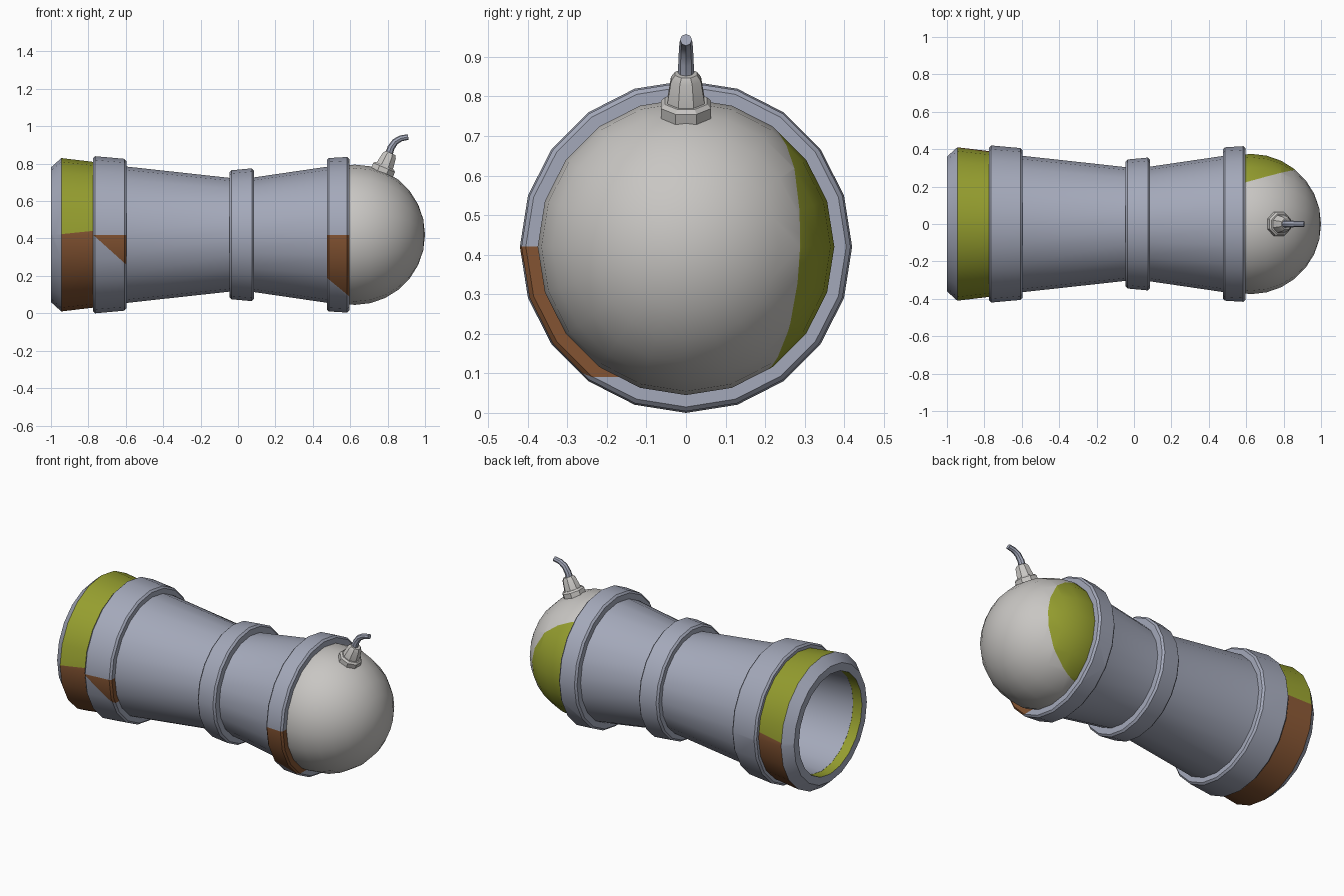
import bpy, bmesh, math
from mathutils import Vector, Matrix

if "Cube" in bpy.data.objects:
    bpy.data.objects.remove(bpy.data.objects["Cube"])

CZ = 0.42      # height of the barrel axis
SIDES = 20


def material(name, rgb):
    m = bpy.data.materials.new(name)
    m.diffuse_color = (*rgb, 1)
    m.use_nodes = True
    m.node_tree.nodes["Principled BSDF"].inputs["Base Color"].default_value = m.diffuse_color
    return m


STEEL = material("blue_grey_steel", (0.37, 0.395, 0.49))
PALE = material("pale_grey", (0.58, 0.565, 0.545))
OLIVE = material("olive", (0.30, 0.34, 0.028))
BROWN = material("rust_brown", (0.23, 0.088, 0.032))


def finish(bm, name, mats):
    bmesh.ops.recalc_face_normals(bm, faces=bm.faces)
    me = bpy.data.meshes.new(name)
    bm.to_mesh(me)
    bm.free()
    for m in mats:
        me.materials.append(m)
    ob = bpy.data.objects.new(name, me)
    bpy.context.collection.objects.link(ob)
    bpy.ops.object.select_all(action='DESELECT')
    ob.select_set(True)
    bpy.context.view_layer.objects.active = ob
    bpy.ops.object.shade_smooth_by_angle(angle=math.radians(30))
    return ob


def lathe(name, profile, mats, rule=None, cut=None, closed=True, sides=SIDES, matrix=None):
    """Turn (x, radius) points about the x axis; cut by a plane, colour by rule."""
    bm = bmesh.new()
    rings = []
    for x, r in profile:
        rings.append([bm.verts.new((x, r * math.sin(math.tau * i / sides),
                                    CZ + r * math.cos(math.tau * i / sides)))
                      for i in range(sides)])
    n = len(rings)
    for k in range(n if closed else n - 1):
        a, b = rings[k], rings[(k + 1) % n]
        for i in range(sides):
            j = (i + 1) % sides
            bm.faces.new((a[i], a[j], b[j], b[i]))
    bmesh.ops.remove_doubles(bm, verts=bm.verts, dist=1e-5)
    if cut:
        co, no = cut
        bmesh.ops.bisect_plane(bm, geom=bm.verts[:] + bm.edges[:] + bm.faces[:],
                               plane_co=co, plane_no=Vector(no).normalized())
    if rule:
        for f in bm.faces:
            c = f.calc_center_median()
            radial = math.hypot(c.y, c.z - CZ)
            f.material_index = rule(c, radial)
    if matrix:
        bm.transform(matrix)
    return finish(bm, name, mats)


# waisted barrel wall with olive bore
bore = [(0.58, 0.34), (0.02, 0.265), (-0.6, 0.295), (-0.94, 0.31)]
lathe("barrel", [(-0.94, 0.375), (-0.6, 0.365), (0.02, 0.297), (0.58, 0.379)] + bore,
      [STEEL, OLIVE],
      rule=lambda c, r: int(r < 0.297 + 0.03 * max(0, c.x) and r < 0.32 and abs(c.x) < 0.93
                            and r < (0.285 if c.x > -0.31 and c.x < 0 else 0.305)))


# breech end: steel lip, olive band with brown lower half
def breech_rule(c, r):
    if r < 0.315:
        return 1                       # bore
    if c.x < -0.95 or r < 0.375:
        return 0                       # lip
    return 2 if c.z < 0.44 + 0.1 * (c.x + 0.86) + 0.02 * c.y else 1


lathe("breech_band", [(-1.0, 0.312), (-1.0, 0.36), (-0.945, 0.41), (-0.76, 0.388), (-0.76, 0.308)],
      [STEEL, OLIVE, BROWN], breech_rule,
      cut=((-0.86, 0, 0.44), (-0.1, -0.02, 1)))


# raised rings, two of them with a brown patch on the front
def ring(name, x0, x1, r0, r1, inner, slope=None, z0=CZ):
    b = 0.011
    profile = [(x0, inner), (x0, r0 - b), (x0 + b, r0), (x1 - b, r1), (x1, r1 - b), (x1, inner)]
    rule = cut = None
    if slope:
        cut = ((x0, 0, z0), (slope, 0, 1))

        def rule(c, r):
            return int(c.y < 0 and c.z < CZ and c.z > z0 - slope * (c.x - x0) and r > inner + 0.005)
    lathe(name, profile, [STEEL, BROWN], rule, cut)


ring("rear_ring", -0.775, -0.597, 0.42, 0.406, 0.34, slope=0.9)
ring("middle_ring", -0.045, 0.085, 0.345, 0.355, 0.28)
ring("mouth_ring", 0.475, 0.595, 0.41, 0.416, 0.35, slope=0.83, z0=0.19)

# ball in the mouth, with an olive patch on the back
BX, BR = 0.625, 0.375
ball = [(BX - BR * math.cos(math.pi * k / 14), BR * math.sin(math.pi * k / 14)) for k in range(15)]
lathe("ball", ball, [PALE, OLIVE],
      rule=lambda c, r: int(c.y > 0.212 + 0.29 * (c.x - 0.6) + 0.04 * (c.z - CZ)),
      cut=((0.6, 0.212, CZ), (-0.29, 1, -0.04)), closed=False)

# fuse socket: octagonal flange and tapered collar on the ball, tilted forward
tilt = (Matrix.Translation((BX, 0, CZ)) @ Matrix.Rotation(-math.radians(66.5), 4, 'Y')
        @ Matrix.Rotation(math.pi / 8, 4, 'X') @ Matrix.Translation((0, 0, -CZ)))
for name, prof in (
        ("socket_flange", [(0.35, 0), (0.35, 0.068), (0.392, 0.068), (0.402, 0.058), (0.402, 0)]),
        ("socket_collar", [(0.39, 0), (0.39, 0.053), (0.462, 0.041), (0.477, 0.03), (0.477, 0)])):
    lathe(name, prof, [PALE], closed=False, sides=8, matrix=tilt)

# curved fuse
bm = bmesh.new()
path = [(0.803, 0.84), (0.818, 0.885), (0.84, 0.917), (0.87, 0.935), (0.91, 0.943)]
prev = None
for k, (x, z) in enumerate(path):
    a, b = path[max(k - 1, 0)], path[min(k + 1, len(path) - 1)]
    t = Vector((b[0] - a[0], 0, b[1] - a[1])).normalized()
    side, up = Vector((0, 1, 0)), Vector((-t.z, 0, t.x))
    r = 0.021 - 0.0015 * k
    loop = [bm.verts.new(Vector((x, 0, z)) + r * (math.cos(q) * side + math.sin(q) * up))
            for q in (math.tau * i / 8 for i in range(8))]
    if prev:
        for i in range(8):
            j = (i + 1) % 8
            bm.faces.new((prev[i], prev[j], loop[j], loop[i]))
    else:
        bm.faces.new(loop)
    prev = loop
bm.faces.new(prev)
finish(bm, "fuse", [STEEL])
